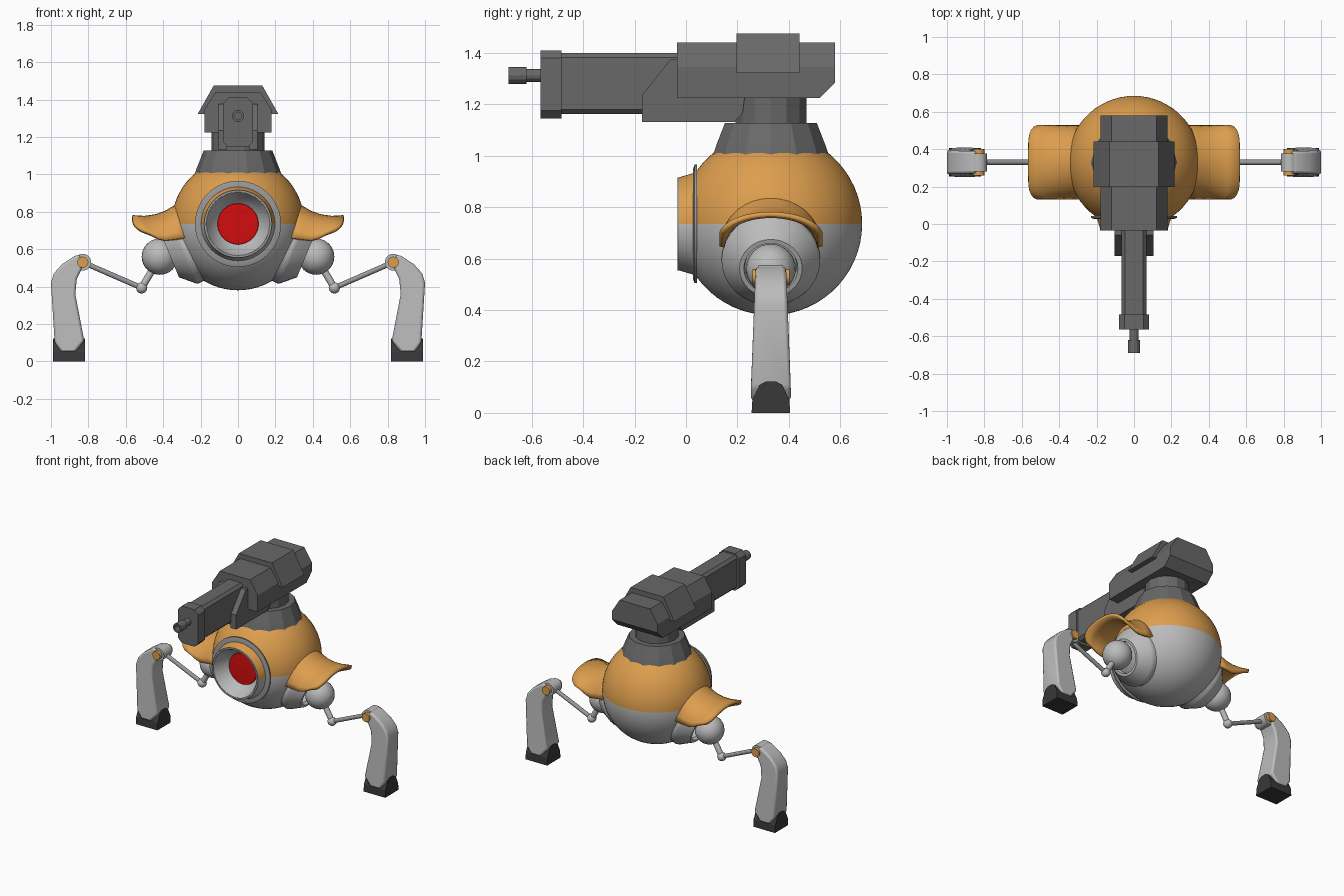
import bpy, bmesh
from math import sin, cos, pi, radians
from mathutils import Vector

if "Cube" in bpy.data.objects:
    bpy.data.objects.remove(bpy.data.objects["Cube"])


def material(name, rgb):
    m = bpy.data.materials.new(name)
    m.use_nodes = True
    m.diffuse_color = (*rgb, 1)
    m.node_tree.nodes["Principled BSDF"].inputs["Base Color"].default_value = (*rgb, 1)
    return m


orange = material("orange paint", (0.72, 0.34, 0.075))
light = material("light grey", (0.5, 0.5, 0.5))
steel = material("steel grey", (0.32, 0.32, 0.32))
gun = material("gun grey", (0.14, 0.14, 0.14))
rubber = material("dark rubber", (0.04, 0.04, 0.04))
red = material("red lens", (0.65, 0.004, 0.004))

CY, CZ, R = 0.33, 0.735, 0.355      # body centre and radius


def finish(bm, name, mats, smooth=True, mirror=False, bevel=0):
    bmesh.ops.remove_doubles(bm, verts=bm.verts, dist=1e-5)
    bmesh.ops.recalc_face_normals(bm, faces=bm.faces)
    me = bpy.data.meshes.new(name)
    bm.to_mesh(me)
    bm.free()
    for m in mats:
        me.materials.append(m)
    ob = bpy.data.objects.new(name, me)
    bpy.context.collection.objects.link(ob)
    if smooth:
        me.shade_smooth()
        me.set_sharp_from_angle(angle=radians(32))
    if bevel:
        b = ob.modifiers.new("bevel", "BEVEL")
        b.width, b.segments, b.limit_method = bevel, 2, "ANGLE"
    if mirror:
        ob.modifiers.new("mirror", "MIRROR")
    return ob


def skin(bm, rings, caps):
    """Join equal closed loops of points into a surface."""
    loops = [[bm.verts.new(p) for p in ring] for ring in rings]
    n = len(loops[0])
    for a, b in zip(loops, loops[1:]):
        for i in range(n):
            j = (i + 1) % n
            bm.faces.new((a[i], a[j], b[j], b[i]))
    if caps:
        bm.faces.new(loops[0])
        bm.faces.new(loops[-1])


def lathe(name, mats, profile, origin, axis, segs=32, split=False, **kw):
    """Turn (radius, distance) pairs around an axis; split colours at mid height."""
    q = Vector(axis).to_track_quat("Z", "Y")
    bm = bmesh.new()
    rings = [[Vector(origin) + q @ Vector((max(r, 1e-7) * cos(2 * pi * i / segs),
                                           max(r, 1e-7) * sin(2 * pi * i / segs), t))
              for i in range(segs)] for r, t in profile]
    skin(bm, rings, False)
    bmesh.ops.remove_doubles(bm, verts=bm.verts, dist=1e-5)
    if split:
        for f in bm.faces:
            f.material_index = int(f.calc_center_median().z < CZ)
    return finish(bm, name, mats, **kw)


def rod(name, mat, a, b, r, segs=16, **kw):
    d = Vector(b) - Vector(a)
    return lathe(name, [mat], [(0, 0), (r, 0), (r, d.length), (0, d.length)], a, d, segs, **kw)


def ball(name, mat, c, r, **kw):
    prof = [(r * sin(pi * i / 16), -r * cos(pi * i / 16)) for i in range(17)]
    return lathe(name, [mat], prof, c, (0, 0, 1), 24, **kw)


def loft(name, mat, sections, axis, shape=None, **kw):
    """Join (depth, 2D outline) sections along x or y."""
    bm = bmesh.new()
    skin(bm, [[(d, u, z) if axis == "x" else (u, d, z) for u, z in pts]
              for d, pts in sections], True)
    if shape:
        for v in bm.verts:
            v.co = shape(v.co)
    return finish(bm, name, [mat], **kw)


def sym(half):
    """Complete a half outline by reflecting it."""
    return half + [(-u, z) for u, z in reversed(half)]


def octagon(w, z0, z1, c):
    return sym([(w - c, z0), (w, z0 + c), (w, z1 - c), (w - c, z1)])


# Round body with the flared eye housing
front = -1
shell = [(R * sin(radians(a)), -R * cos(radians(a))) for a in range(0, 145, 6)]
shell += [(0.2, 0.293), (0.18, 0.36)]
lathe("body", [orange, light], shell, (0, CY, CZ), (0, front, 0), 64, split=True)
lathe("eye_ring", [steel], [(0.19, 0.285), (0.23, 0.288), (0.23, 0.297), (0.215, 0.302), (0.19, 0.302)],
      (0, CY, CZ), (0, front, 0), 64)
lathe("eye_socket", [light], [(0.18, 0.36), (0.168, 0.363), (0.16, 0.35), (0.14, 0.3), (0.108, 0.27)],
      (0, CY, CZ), (0, front, 0), 64)
lathe("eye_rim", [steel], [(0.181, 0.355), (0.181, 0.364), (0.17, 0.364), (0.166, 0.356)],
      (0, CY, CZ), (0, front, 0), 64)
lathe("eye_lens", [red], [(0.11, 0.27), (0.108, 0.278), (0, 0.284)], (0, CY, CZ), (0, front, 0), 48)

# Turret mount
lathe("turret_collar", [gun], [(0.237, 0.985), (0.218, 1.04), (0.183, 1.128), (0, 1.128)],
      (0, CY, 0), (0, 0, 1), 14, smooth=False)
lathe("turret_neck", [gun], [(0.142, 1.1), (0.142, 1.25)], (0, CY, 0), (0, 0, 1), 14, smooth=False)

# Gun housing with its raised saddle
house = sym([(0.18, 1.225), (0.18, 1.345), (0.12, 1.44)])
tail = [(u, max(z, 1.285)) for u, z in house]
loft("gun_housing", gun, [(-0.035, house), (0.52, house), (0.58, tail)], "y", smooth=False)
saddle = sym([(0.18, 1.322), (0.216, 1.322), (0.13, 1.475)])
loft("gun_saddle", gun, [(0.197, saddle), (0.442, saddle)], "y", smooth=False)
cheek = [(-0.172, 1.132), (0.19, 1.132), (0.22, 1.165), (0.23, 1.24), (0.1, 1.375),
         (-0.06, 1.375), (-0.172, 1.235)]
loft("gun_cheek", gun, [(0.06, cheek), (0.105, cheek)], "x", smooth=False, mirror=True)
under = [(-0.16, 1.15), (0.2, 1.15), (0.2, 1.25), (-0.16, 1.25)]
loft("gun_underside", gun, [(-0.07, under), (0.07, under)], "x", smooth=False)

# Barrel, muzzle block and nozzle
for name, w, z0, z1, y0, y1, c in (("barrel", 0.066, 1.162, 1.4, -0.5, 0.1, 0.018),
                                   ("muzzle_block", 0.08, 1.145, 1.41, -0.565, -0.485, 0.03)):
    pts = octagon(w, z0, z1, c)
    loft(name, gun, [(y0, pts), (y1, pts)], "y", smooth=False)
lathe("nozzle", [gun], [(0.025, 0), (0.025, 0.12), (0.033, 0.12), (0.033, 0.19),
                        (0.021, 0.19), (0.021, 0.14), (0, 0.14)],
      (0, -0.5, 1.312), (0, front, 0), 12, smooth=False)

# Shoulder pods and balls
lathe("shoulder_pod", [light], [(0.185, -0.06), (0.192, 0.02), (0.185, 0.035), (0.135, 0.09),
                                (0.122, 0.105), (0.105, 0.105), (0.1, 0.08)],
      (0.265, CY, 0.602), (0.92, 0, -0.38), 32, mirror=True)
ball("shoulder_ball", light, (0.418, CY, 0.56), 0.097, mirror=True)

# Arched fenders that flare outwards
bm = bmesh.new()
rows = []
for x, top, drop in ((0.27, 0.87, 0.25), (0.34, 0.835, 0.22), (0.39, 0.805, 0.19), (0.44, 0.787, 0.155),
                     (0.5, 0.778, 0.115), (0.565, 0.782, 0.095)):
    row = []
    for i in range(17):
        u = i / 8 - 1
        a = u * radians(80)
        pull = 0.05 * u ** 4 * max(0, x - 0.39) / 0.175
        row.append(bm.verts.new((x - pull, CY + 0.203 * sin(a), top - drop * (1 - cos(a)))))
    rows.append(row)
for p, q in zip(rows, rows[1:]):
    for i in range(16):
        bm.faces.new((p[i], q[i], q[i + 1], p[i + 1]))
fender = finish(bm, "fender", [orange])
s = fender.modifiers.new("thickness", "SOLIDIFY")
s.thickness, s.offset = 0.02, -1
fender.modifiers.new("mirror", "MIRROR")

# Thin arms with ball elbow
elbow, knee = (0.515, CY, 0.393), (0.83, CY, 0.53)
rod("upper_arm", light, (0.44, CY, 0.52), elbow, 0.019, mirror=True)
ball("elbow", light, elbow, 0.03, mirror=True)
rod("forearm", steel, elbow, knee, 0.014, mirror=True)

# Knee hinge and pin
rod("knee_hinge", light, (0.83, CY - 0.048, 0.53), (0.83, CY + 0.048, 0.53), 0.045, 24, mirror=True)
rod("knee_pin", orange, (0.83, CY - 0.072, 0.53), (0.83, CY + 0.072, 0.53), 0.03, 20, mirror=True)

# Lower legs, slightly narrower at the top
leg = [(0.845, 0.57), (0.875, 0.563), (0.94, 0.52), (0.985, 0.47), (1.0, 0.42), (0.98, 0.1), (0.945, 0.05),
       (0.87, 0.05), (0.822, 0.11), (0.87, 0.36), (0.862, 0.44), (0.835, 0.495)]


def taper(co):
    k = 1 - 0.24 * max(0, co.z - 0.1) / 0.46
    return Vector((co.x, CY + (co.y - CY) * k, co.z))


loft("lower_leg", light, [(CY - 0.078, leg), (CY + 0.078, leg)], "y", taper, mirror=True, bevel=0.012)

# Wedge feet
foot = [(CY + u, z) for u, z in sym([(0.075, 0), (0.072, 0.05), (0.045, 0.108), (0.02, 0.122)])]
loft("foot", rubber, [(0.817, foot), (0.988, foot)], "x", smooth=False, mirror=True)
